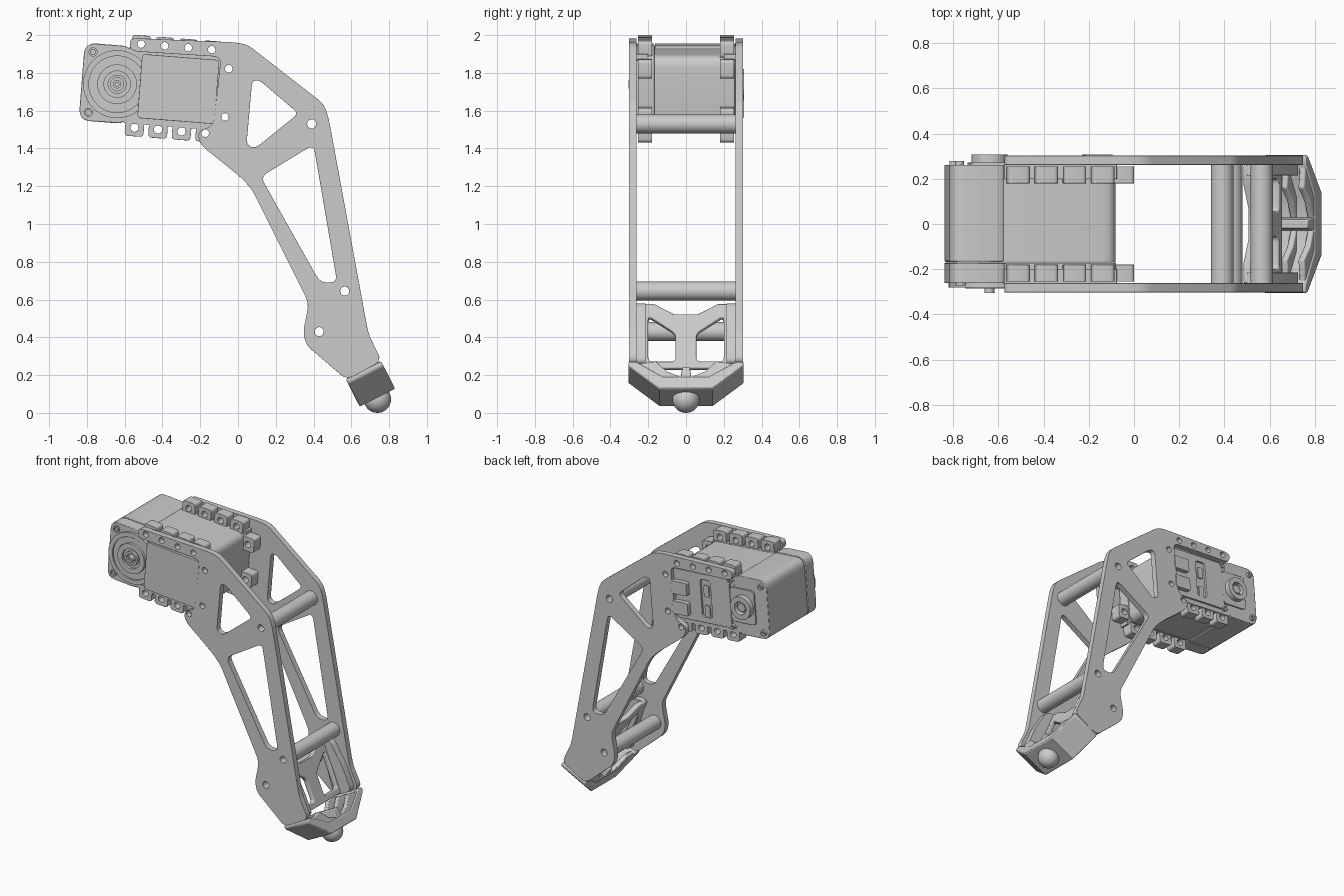
import bpy, bmesh, math
from mathutils import Matrix, Vector

if "Cube" in bpy.data.objects:
    bpy.data.objects.remove(bpy.data.objects["Cube"])

grey = bpy.data.materials.new("light_grey_plastic")
grey.use_nodes = True
grey.diffuse_color = (0.6, 0.6, 0.6, 1)
grey.node_tree.nodes["Principled BSDF"].inputs["Base Color"].default_value = (0.6, 0.6, 0.6, 1)
parts = []


def circle(c, r, n=20):
    return [(c[0] + r * math.cos(math.tau * i / n), c[1] + r * math.sin(math.tau * i / n))
            for i in range(n)]


def rounded(points, r, steps=4):
    """Round every corner of a polygon."""
    out = []
    for i, p in enumerate(points):
        p = Vector(p)
        a, b = Vector(points[i - 1]) - p, Vector(points[(i + 1) % len(points)]) - p
        p0 = p + a.normalized() * min(r, a.length * 0.45)
        p2 = p + b.normalized() * min(r, b.length * 0.45)
        for k in range(steps + 1):
            t = k / steps
            out.append(tuple(p0 * (1 - t) ** 2 + p * 2 * t * (1 - t) + p2 * t * t))
    return out


def frame(origin, x, y):
    """Matrix from an origin and the two in-plane axes."""
    x, y = Vector(x).normalized(), Vector(y).normalized()
    m = Matrix((x, y, x.cross(y))).transposed().to_4x4()
    m.translation = origin
    return m


def slab(name, outline, holes, depth, matrix, bevel=0.0):
    """Extrude a flat outline with holes, centred on the matrix plane."""
    cu = bpy.data.curves.new(name, "CURVE")
    cu.dimensions, cu.fill_mode, cu.extrude = "2D", "BOTH", depth / 2
    for loop in [outline] + holes:
        sp = cu.splines.new("POLY")
        sp.points.add(len(loop) - 1)
        for pt, co in zip(sp.points, loop):
            pt.co = (co[0], co[1], 0, 1)
        sp.use_cyclic_u = True
    tmp = bpy.data.objects.new(name + "_curve", cu)
    me = bpy.data.meshes.new_from_object(tmp)
    bpy.data.objects.remove(tmp)
    bm = bmesh.new()
    bm.from_mesh(me)
    bmesh.ops.remove_doubles(bm, verts=bm.verts, dist=1e-5)
    bmesh.ops.transform(bm, matrix=matrix, verts=bm.verts)
    bmesh.ops.recalc_face_normals(bm, faces=bm.faces)
    bm.to_mesh(me)
    bm.free()
    me.materials.clear()
    me.materials.append(grey)
    ob = bpy.data.objects.new(name, me)
    bpy.context.collection.objects.link(ob)
    if bevel:
        mod = ob.modifiers.new("soft_edges", "BEVEL")
        mod.width, mod.segments, mod.angle_limit = bevel, 2, math.radians(50)
    parts.append(ob)
    return ob


def side(name, outline, holes, y0, y1, bevel=0.0):
    """Slab drawn in x-z and extruded from y0 to y1."""
    m = frame((0, (y0 + y1) / 2, 0), (1, 0, 0), (0, 0, 1))
    return slab(name, outline, holes, y1 - y0, m, bevel)


# Servo coordinates: origin on the output shaft, tilted slightly nose-up
TILT = math.radians(4.5)


def servo(u, v):
    return (-0.64 + u * math.cos(TILT) + v * math.sin(TILT),
            1.74 - u * math.sin(TILT) + v * math.cos(TILT))


def rect(u0, u1, v0, v1, r=0.02):
    return rounded([servo(u0, v0), servo(u1, v0), servo(u1, v1), servo(u0, v1)], r)


# Servo case: gear cover, main body
side("servo_body", rect(-0.185, 0.55, -0.195, 0.195, 0.06), [], -0.17, 0.26, 0.015)
side("servo_head", rect(-0.188, 0.07, -0.206, 0.206, 0.06), [], -0.165, 0.262, 0.02)
side("gear_cover", rect(-0.188, 0.07, -0.206, 0.206, 0.06), [], -0.262, -0.172, 0.015)
side("front_cover", rect(0.04, 0.55, -0.195, 0.195, 0.03), [], -0.255, -0.172, 0.01)
side("front_panel", rect(0.12, 0.53, -0.17, 0.17, 0.02), [], -0.295, -0.25, 0.01)

# Output horn in front, stepped rings and shaft
for name, r, hole, y in (("horn_flange", 0.18, 0.15, -0.280), ("horn_disc", 0.145, 0.11, -0.274),
                         ("horn_ring", 0.105, 0.07, -0.286), ("horn_hub", 0.05, 0.035, -0.286),
                         ("horn_shaft", 0.022, 0.01, -0.305)):
    side(name, circle(servo(0, 0), r, 40), [circle(servo(0, 0), hole, 32)], y, -0.25)
side("horn_base", circle(servo(0, 0), 0.16, 40), [], -0.268, -0.25)

# Idler boss and connector blocks at the back
side("idler_pad", rect(-0.09, 0.1, -0.12, 0.12, 0.03), [], 0.25, 0.272, 0.008)
side("idler_boss", circle(servo(0, 0), 0.08, 32), [circle(servo(0, 0), 0.045)], 0.25, 0.308, 0.01)
side("idler_screw", circle(servo(0, 0), 0.032, 6), [], 0.25, 0.295)
side("back_cover", rect(0.1, 0.54, -0.17, 0.17), [rect(0.25, 0.33, -0.13, 0.13)], 0.25, 0.275, 0.006)
for v in (-0.09, 0.05):
    side("connector_block", rect(0.42, 0.54, v - 0.045, v + 0.045, 0.01), [], 0.25, 0.308, 0.006)
    side("connector_pin_row", rect(0.27, 0.31, v - 0.04, v + 0.04, 0.01), [], 0.25, 0.27)

# Case screws at the four corners of the head
for v in (-0.16, 0.16):
    for u in (-0.145, 0.1):
        side("back_screw", circle(servo(u, v), 0.02), [circle(servo(u, v), 0.01)], 0.25, 0.278)
    side("front_screw", circle(servo(-0.14, v), 0.024), [circle(servo(-0.14, v), 0.014)], -0.272, -0.25)

# Mounting lugs along the top, bottom and end of the case
for y0, y1 in ((-0.255, -0.18), (0.18, 0.255)):
    for s in (-1, 1):
        for u in (0.11, 0.235, 0.36, 0.485):
            lug = rect(u - 0.05, u + 0.05, *sorted((s * 0.18, s * 0.268)))
            side("mounting_lug", lug, [circle(servo(u, s * 0.222), 0.022)], y0, y1, 0.006)
        lug = rect(0.53, 0.63, s * 0.128 - 0.05, s * 0.128 + 0.05)
        side("end_lug", lug, [circle(servo(0.583, s * 0.128), 0.022)], y0, y1, 0.006)
        # thin rail joining the lugs
        side("lug_rail", rect(0.05, 0.55, *sorted((s * 0.17, s * 0.202)), 0.005), [],
             *sorted((math.copysign(0.2, y0), math.copysign(0.262, y0))))

# Leg side plates: truss outline, two windows and bolt holes
leg = [(-0.575, 1.985), (-0.02, 1.962), (0.05, 1.95), (0.455, 1.635), (0.48, 1.56), (0.69, 0.42),
       (0.76, 0.275), (0.575, 0.175), (0.36, 0.36), (0.345, 0.43), (0.375, 0.58), (0.07, 1.19),
       (0.0, 1.26), (-0.2, 1.42), (-0.215, 1.49), (-0.13, 1.52), (-0.09, 1.885), (-0.57, 1.915)]
upper_window = [(0.075, 1.76), (0.115, 1.76), (0.32, 1.585), (0.09, 1.4), (0.045, 1.42)]
lower_window = [(0.12, 1.25), (0.4, 1.42), (0.525, 0.69), (0.435, 0.69)]
rod_holes = [(0.39, 1.53), (0.565, 0.645), (0.43, 0.43)]
bolt_holes = [servo(u, 0.222) for u in (0.11, 0.235, 0.36, 0.485)]
bolt_holes += [servo(0.583, 0.128), servo(0.583, -0.128), servo(0.485, -0.222)]
cuts = [rounded(upper_window, 0.03), rounded(lower_window, 0.04)]
cuts += [circle(c, 0.024) for c in rod_holes] + [circle(c, 0.02) for c in bolt_holes]
for name, y0, y1 in (("right_leg_plate", -0.302, -0.262), ("left_leg_plate", 0.262, 0.302)):
    side(name, rounded(leg, 0.04), cuts, y0, y1, 0.006)

# Hollow spacer rods between the plates
for c in rod_holes:
    side("spacer_rod", circle(c, 0.05, 28), [circle(c, 0.024)], -0.262, 0.262)

# Ankle web: central column branching to both plates
web = [(-0.262, 0), (0.262, 0), (0.262, 0.37), (0.17, 0.37), (0.06, 0.31), (-0.06, 0.31),
       (-0.17, 0.37), (-0.262, 0.37)]
opening = [(0.055, 0.04), (0.2, 0.04), (0.2, 0.3), (0.055, 0.2)]
openings = [rounded([(s * x, y) for x, y in opening], 0.025) for s in (-1, 1)]
slab("ankle_web", web, openings, 0.035, frame((0.64, 0, 0.23), (0, 1, 0), (-0.38, 0, 0.92)), 0.008)
for s in (-1, 1):
    flange = [(0.6, 0.2), (0.735, 0.27), (0.67, 0.42), (0.57, 0.58), (0.49, 0.58)]
    side("ankle_flange", rounded(flange, 0.03), [], *sorted((s * 0.215, s * 0.265)), 0.01)

# Tapered foot trough with strengthening ribs
ACROSS, UP = (0, 1, 0), (-0.45, 0, 0.89)
half = [(0.305, 0), (0.305, -0.025), (0.14, -0.162)]
inner = [(0.262, 0), (0.12, -0.09)]
mirror = lambda pts: [(-x, y) for x, y in pts]
trough = half + mirror(half)[::-1] + mirror(inner) + inner[::-1]
foot = frame((0.665, 0, 0.225), ACROSS, UP)
slab("foot_shell", trough, [], 0.21, foot, 0.008)
for offset in (-0.085, 0.0, 0.085):
    rib_frame = foot @ Matrix.Translation((0, 0, offset))
    for s in (-1, 1):
        rib = [(0, -0.1), (s * 0.14, -0.1), (s * 0.262, -0.01), (s * 0.16, 0.005), (s * 0.1, -0.055)]
        slab("foot_rib", rib, [], 0.03, rib_frame, 0.006)
slab("foot_spine", [(-0.03, -0.1), (0.03, -0.1), (0.02, -0.03), (-0.02, -0.03)], [], 0.2, foot, 0.006)

# Ball toe
bpy.ops.mesh.primitive_uv_sphere_add(segments=32, ring_count=16, radius=0.072, location=(0.738, 0, 0.072))
toe = bpy.context.object
toe.name = "ball_toe"
toe.data.materials.append(grey)
parts.append(toe)

# Smooth shading with crisp edges
bpy.ops.object.select_all(action="DESELECT")
for ob in parts:
    ob.select_set(True)
bpy.context.view_layer.objects.active = toe
bpy.ops.object.shade_smooth_by_angle(angle=math.radians(35))
